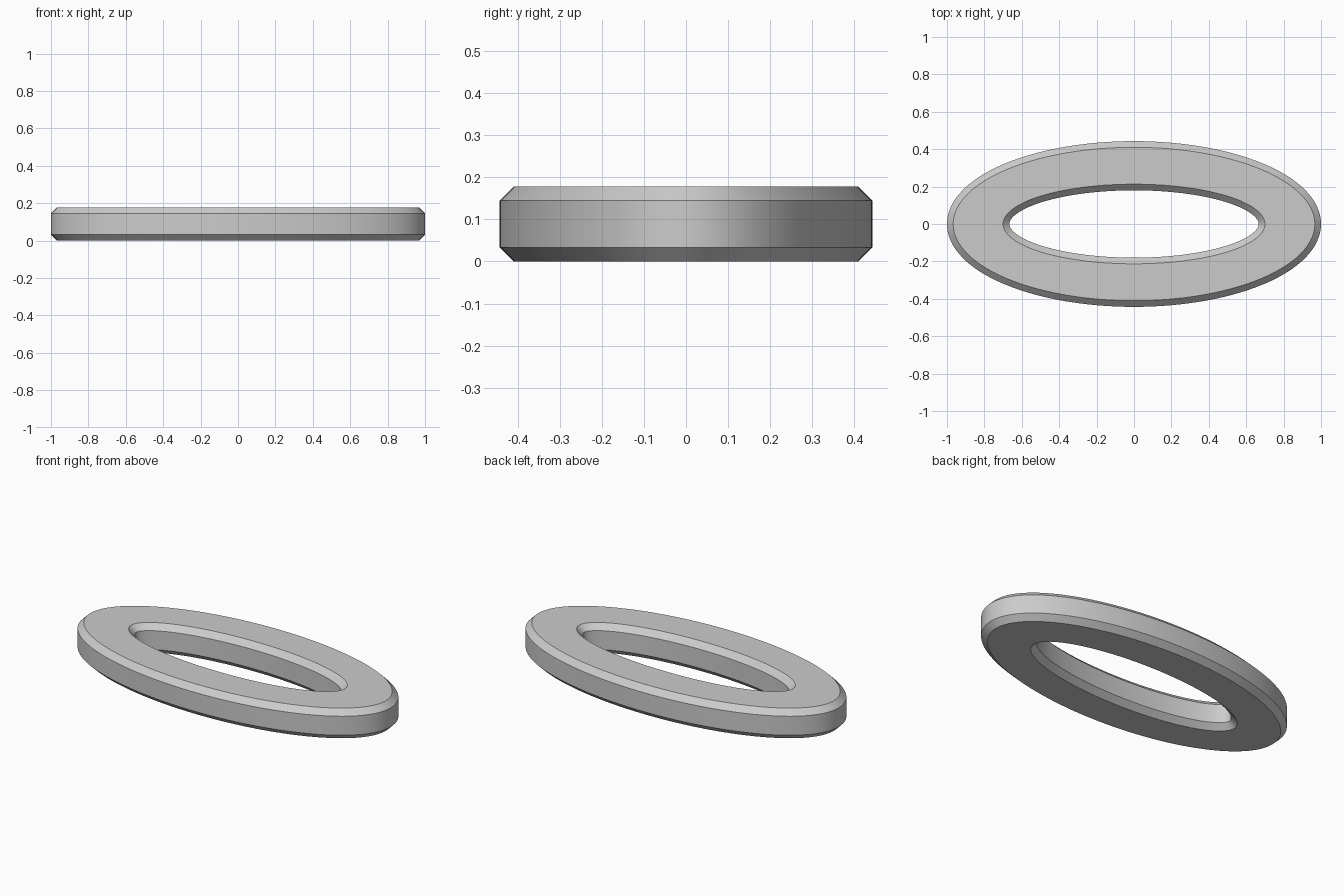
import bpy, bmesh, math
from mathutils import Vector

cube = bpy.data.objects.get("Cube")
if cube:
    bpy.data.objects.remove(cube)

SIDES = 128
HEIGHT = 0.178
BEVEL = 0.033

# Flat grey material
grey = bpy.data.materials.new("plain_grey")
grey.use_nodes = True
colour = (0.6, 0.6, 0.6, 1)
grey.diffuse_color = colour
grey.node_tree.nodes["Principled BSDF"].inputs["Base Color"].default_value = colour


def ellipse_loop(bm, rx, ry, offset, z):
    """Ring of vertices on an ellipse, pushed along its normal by offset."""
    ring = []
    for i in range(SIDES):
        a = 2 * math.pi * i / SIDES
        c, s = math.cos(a), math.sin(a)
        normal = Vector((ry * c, rx * s, 0)).normalized()
        ring.append(bm.verts.new(Vector((rx * c, ry * s, z)) + normal * offset))
    return ring


# Oval ring: chamfered cross-section joined all the way round
outer, inner = (0.967, 0.41), (0.70, 0.213)
low, high = BEVEL, HEIGHT - BEVEL
section = [
    (outer, 0, 0), (outer, BEVEL, low), (outer, BEVEL, high), (outer, 0, HEIGHT),
    (inner, 0, HEIGHT), (inner, -BEVEL, high), (inner, -BEVEL, low), (inner, 0, 0),
]
bm = bmesh.new()
rings = [ellipse_loop(bm, *radii, offset, z) for radii, offset, z in section]
for k, ring in enumerate(rings):
    following = rings[(k + 1) % len(rings)]
    for i in range(SIDES):
        j = (i + 1) % SIDES
        bm.faces.new((ring[i], ring[j], following[j], following[i]))
bmesh.ops.recalc_face_normals(bm, faces=bm.faces)

mesh = bpy.data.meshes.new("oval_ring")
bm.to_mesh(mesh)
bm.free()
mesh.materials.append(grey)
oval_ring = bpy.data.objects.new("oval_ring", mesh)
bpy.context.collection.objects.link(oval_ring)

# Smooth round the oval, crisp at the chamfers
bpy.ops.object.select_all(action="DESELECT")
oval_ring.select_set(True)
bpy.context.view_layer.objects.active = oval_ring
bpy.ops.object.shade_smooth_by_angle(angle=math.radians(30))
